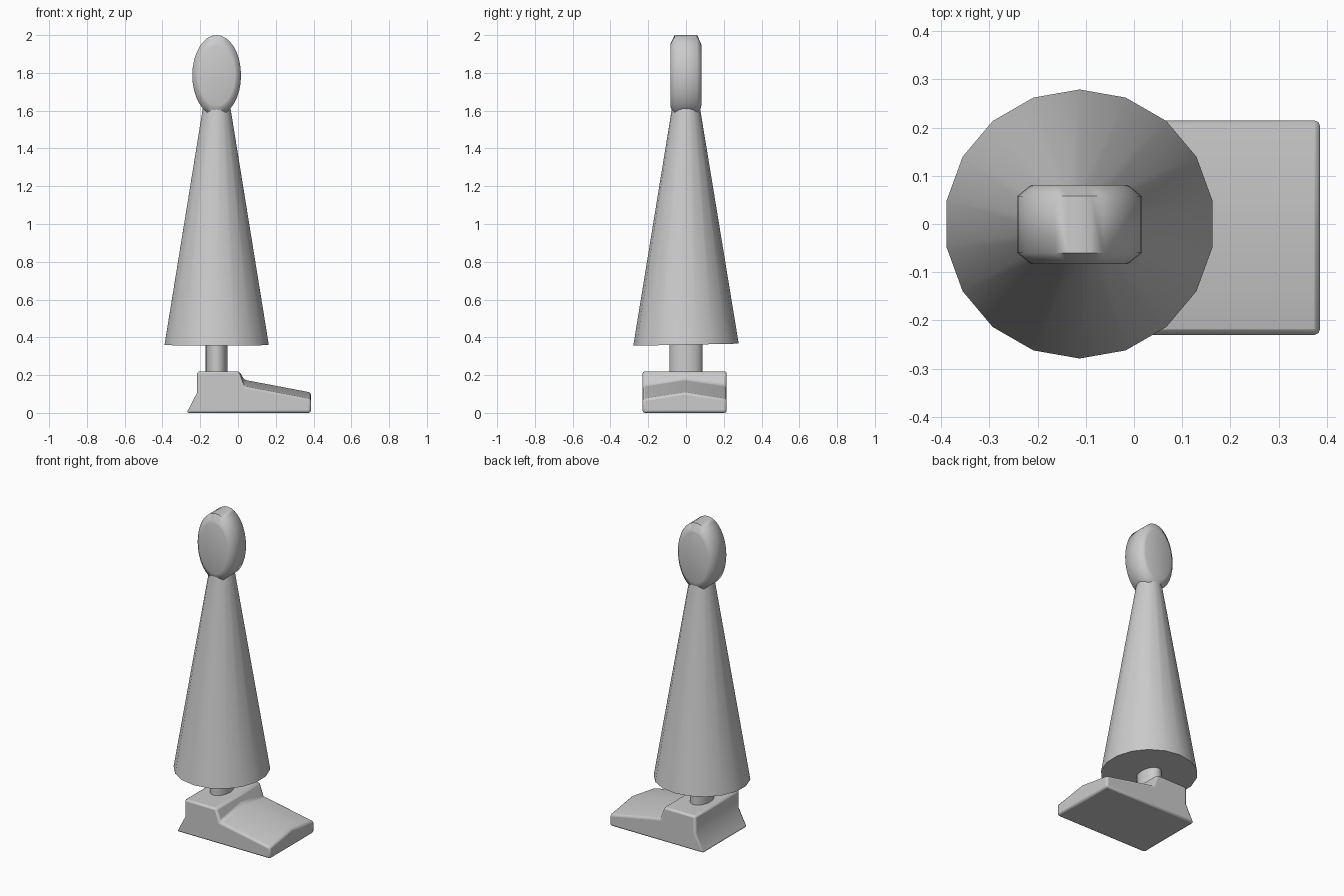
import bpy, bmesh, math

if "Cube" in bpy.data.objects:
    bpy.data.objects.remove(bpy.data.objects["Cube"])

CX = -0.113


def loft(name, rings, angle):
    """Join equal-sized rings of points into a closed, smoothed solid."""
    bm = bmesh.new()
    loops = [[bm.verts.new(p) for p in ring] for ring in rings]
    n = len(loops[0])
    for a, b in zip(loops, loops[1:]):
        for i in range(n):
            j = (i + 1) % n
            bm.faces.new((a[i], a[j], b[j], b[i]))
    bm.faces.new(loops[0])
    bm.faces.new(loops[-1])
    bmesh.ops.recalc_face_normals(bm, faces=bm.faces)
    mesh = bpy.data.meshes.new(name)
    bm.to_mesh(mesh)
    bm.free()
    obj = bpy.data.objects.new(name, mesh)
    bpy.context.collection.objects.link(obj)
    bpy.ops.object.select_all(action='DESELECT')
    bpy.context.view_layer.objects.active = obj
    obj.select_set(True)
    bpy.ops.object.shade_smooth_by_angle(angle=math.radians(angle))
    return obj


def ring(rx, ry, z, n, tilt=0.0):
    pts = []
    for i in range(n):
        a = math.pi / 2 + math.tau * i / n
        y = ry * math.sin(a)
        pts.append((CX + rx * math.cos(a), y, z + tilt * y))
    return pts


# Tapered body, 18 sides, with its base very slightly tilted
loft("body", [ring(0.28, 0.279, 0.361, 18, 0.02),
              ring(0.074, 0.074, 1.615, 18)], 40)

# Oval ankle post
loft("ankle", [ring(0.058, 0.088, 0.19, 20),
               ring(0.058, 0.088, 0.40, 20)], 40)


# Flat oval head with chamfered rims
def oval(y, s):
    return [(CX + 0.129 * s * math.cos(math.tau * i / 32), y,
             1.787 + 0.213 * s * math.sin(math.tau * i / 32))
            for i in range(32)]


loft("head", [oval(-0.083, 0.76), oval(-0.080, 0.81), oval(-0.060, 1),
              oval(0.058, 1), oval(0.078, 0.81), oval(0.081, 0.76)], 60)


# Shoe: side profile lofted across the width, with a ridge along the toe
def shoe_profile(y, drop):
    pts = [(-0.272, 0.0), (-0.216, 0.108), (-0.216, 0.22), (0.006, 0.22),
           (0.034, 0.175 - drop), (0.386, 0.108 - drop), (0.386, 0.0)]
    return [(x, y, z) for x, z in pts]


shoe = loft("shoe", [shoe_profile(-0.23, 0.035), shoe_profile(-0.007, 0),
                     shoe_profile(0.215, 0.035)], 40)
bevel = shoe.modifiers.new("Soft edges", 'BEVEL')
bevel.width = 0.012
bevel.segments = 2
bevel.limit_method = 'ANGLE'
bevel.angle_limit = math.radians(35)
